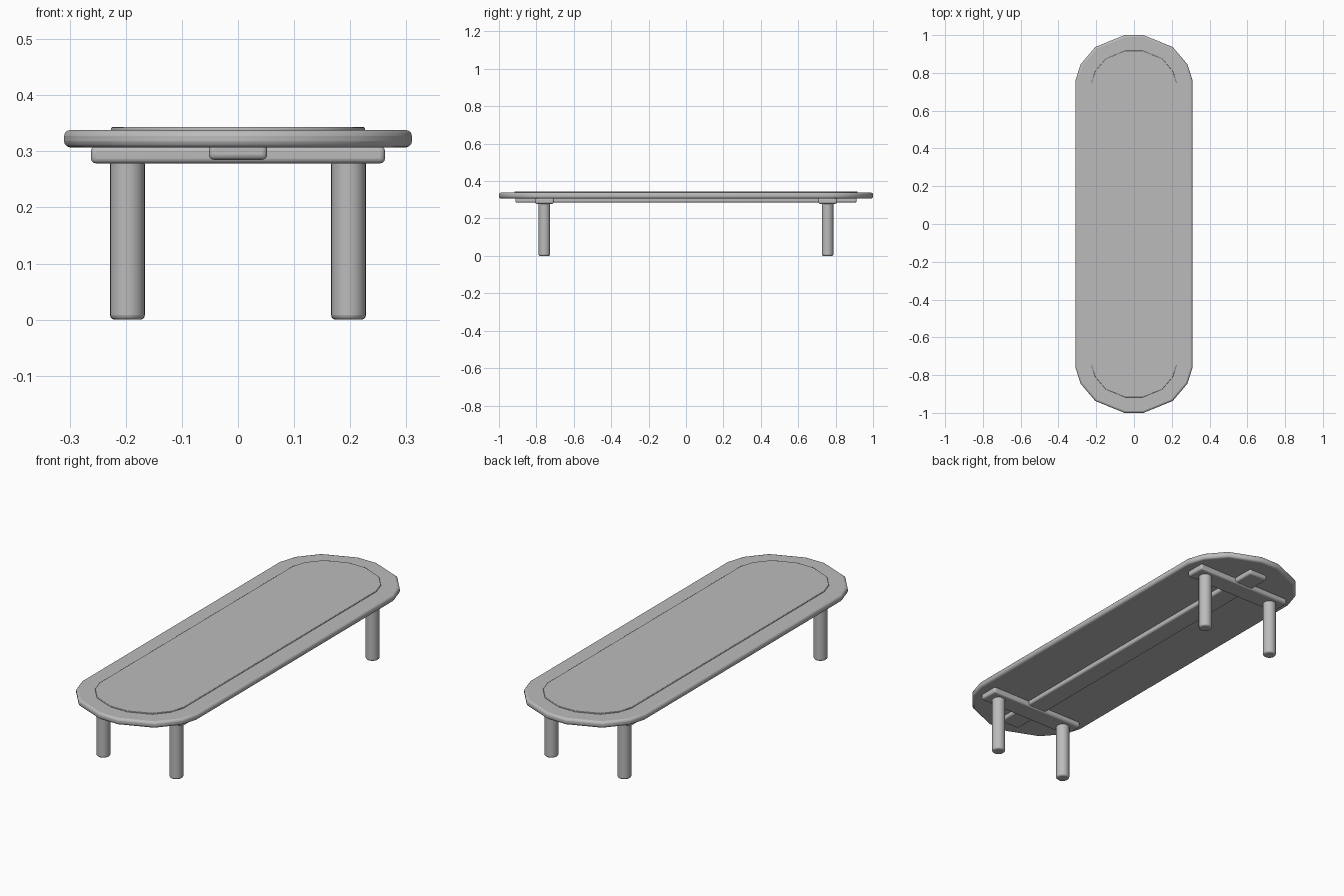
import bpy, bmesh, math

cube = bpy.data.objects.get("Cube")
if cube:
    bpy.data.objects.remove(cube, do_unlink=True)

grey = bpy.data.materials.new("plain grey")
grey.use_nodes = True
GREY = (0.5, 0.5, 0.5, 1)
grey.diffuse_color = GREY
grey.node_tree.nodes["Principled BSDF"].inputs["Base Color"].default_value = GREY


def finish(name, bm, bevel, segments=3):
    bmesh.ops.recalc_face_normals(bm, faces=bm.faces)
    mesh = bpy.data.meshes.new(name)
    bm.to_mesh(mesh)
    bm.free()
    mesh.materials.append(grey)
    obj = bpy.data.objects.new(name, mesh)
    bpy.context.collection.objects.link(obj)
    if bevel:
        mod = obj.modifiers.new("Rounded edges", "BEVEL")
        mod.width, mod.segments = bevel, segments
        mod.limit_method, mod.angle_limit = "ANGLE", math.radians(50)
    bpy.ops.object.select_all(action="DESELECT")
    obj.select_set(True)
    bpy.context.view_layer.objects.active = obj
    bpy.ops.object.shade_smooth_by_angle(angle=math.radians(35))
    return obj


def slab(quarter, z0, z1):
    """Extrude an outline mirrored from its +x +y quarter."""
    back = quarter + [(-x, y) for x, y in reversed(quarter)]
    outline = back + [(-x, -y) for x, y in back]
    bm = bmesh.new()
    face = bm.faces.new([bm.verts.new((x, y, z0)) for x, y in outline])
    new = bmesh.ops.extrude_face_region(bm, geom=[face])["geom"]
    top = [v for v in new if isinstance(v, bmesh.types.BMVert)]
    bmesh.ops.translate(bm, verts=top, vec=(0, 0, z1 - z0))
    return bm


def box(name, size, centre, bevel):
    bm = bmesh.new()
    bmesh.ops.create_cube(bm, size=1)
    bmesh.ops.scale(bm, verts=bm.verts, vec=size)
    bmesh.ops.translate(bm, verts=bm.verts, vec=centre)
    finish(name, bm, bevel)


# Faceted oval top with a shallow recess and a raised centre panel
top = slab([(0.31, 0.76), (0.283, 0.845), (0.205, 0.937), (0.05, 1.0)], 0.307, 0.338)
finish("tabletop", top, 0.011)
panel = slab([(0.226, 0.745), (0.205, 0.81), (0.15, 0.875), (0.045, 0.918)], 0.33, 0.343)
finish("centre_panel", panel, 0.002, 2)

# Support rails under the top
box("long_rail", (0.104, 1.825, 0.03), (0, 0, 0.3), 0.009)
for end, y in (("front", -0.757), ("back", 0.757)):
    box(end + "_crossbar", (0.524, 0.1, 0.031), (0, y, 0.294), 0.009)
    # Round legs
    for side, x in (("left", 0.197), ("right", -0.197)):
        bm = bmesh.new()
        bmesh.ops.create_cone(bm, cap_ends=True, segments=24,
                              radius1=0.031, radius2=0.031, depth=0.285)
        bmesh.ops.translate(bm, verts=bm.verts, vec=(x, y, 0.1445))
        finish(f"{end}_{side}_leg", bm, 0.008)
for obj in bpy.context.scene.objects:
    if obj.name.endswith("_leg"):
        obj.location.z = -0.002
